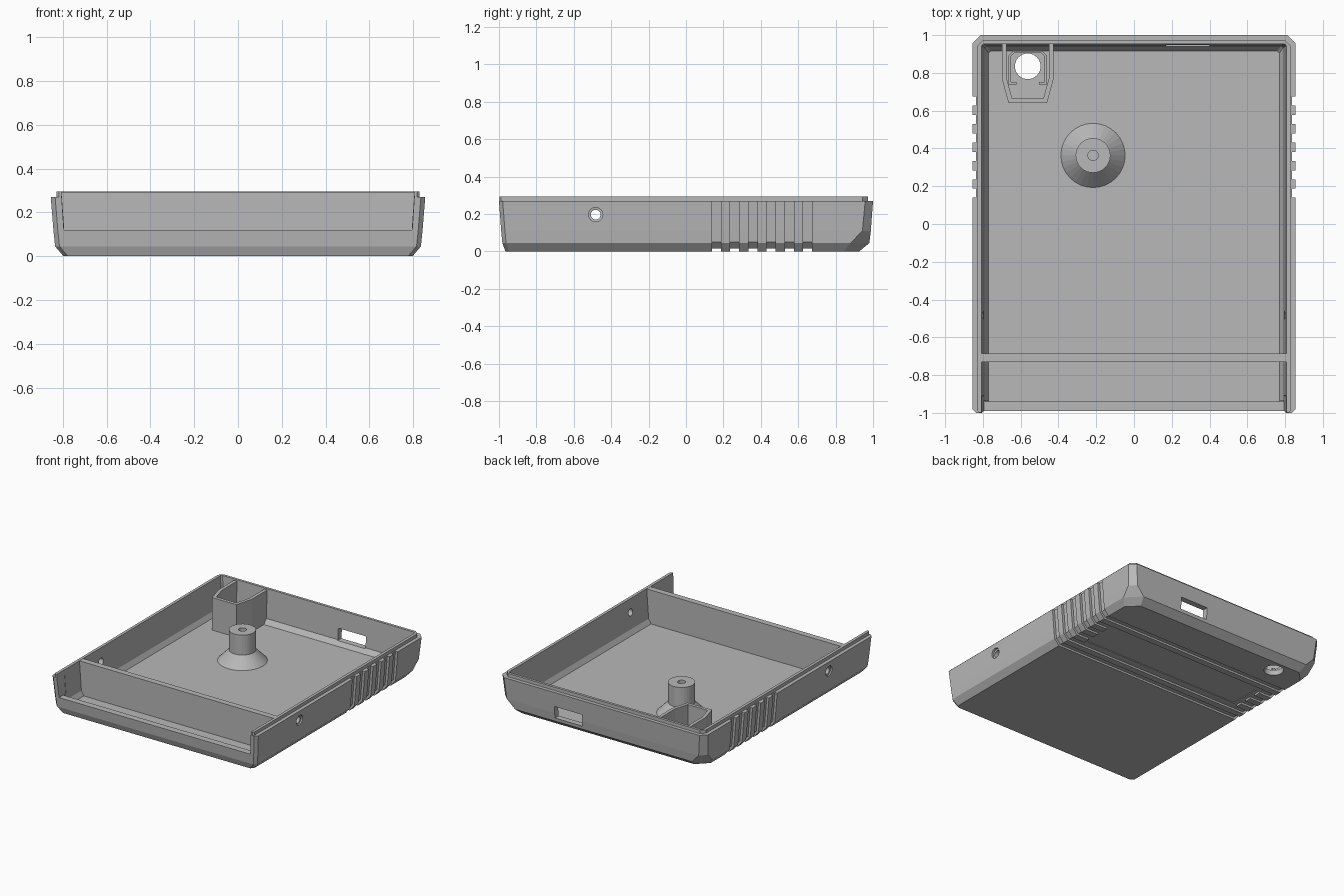
import bpy, bmesh, math
from mathutils import Vector

default = bpy.data.objects.get("Cube")
if default:
    bpy.data.objects.remove(default, do_unlink=True)

GREY = (0.48, 0.48, 0.48, 1.0)
plastic = bpy.data.materials.new("grey plastic")
plastic.use_nodes = True
plastic.diffuse_color = GREY
plastic.node_tree.nodes["Principled BSDF"].inputs["Base Color"].default_value = GREY


def loft(name, rings):
    """Skin equal-length rings of points and cap both ends."""
    bm = bmesh.new()
    loops = [[bm.verts.new(p) for p in ring] for ring in rings]
    n = len(loops[0])
    for a, b in zip(loops, loops[1:]):
        for i in range(n):
            j = (i + 1) % n
            bm.faces.new((a[i], a[j], b[j], b[i]))
    bm.faces.new(loops[0][::-1])
    bm.faces.new(loops[-1])
    bmesh.ops.recalc_face_normals(bm, faces=bm.faces)
    mesh = bpy.data.meshes.new(name)
    bm.to_mesh(mesh)
    bm.free()
    mesh.materials.append(plastic)
    obj = bpy.data.objects.new(name, mesh)
    bpy.context.collection.objects.link(obj)
    return obj


def outline(z, hx, front, back, cf, cb):
    """Rectangle with chamfered corners at height z."""
    half = [(hx - cf, front), (hx, front + cf), (hx, back - cb), (hx - cb, back)]
    return [(x, y, z) for x, y in half] + [(-x, y, z) for x, y in half[::-1]]


def box(name, x0, x1, y0, y1, z0, z1):
    return loft(name, [[(x0, y0, z), (x1, y0, z), (x1, y1, z), (x0, y1, z)] for z in (z0, z1)])


def turned(name, profile, place, sides=32):
    """Revolve (radius, distance) pairs; place maps (u, v, distance) to a point."""
    angles = [2 * math.pi * i / sides for i in range(sides)]
    return loft(name, [[place(r * math.cos(a), r * math.sin(a), d) for a in angles]
                       for r, d in profile])


def ribbon_wall(name, half, cx, t, z0, z1):
    """Upright wall following a path mirrored about x = cx."""
    path = [Vector((cx + x, y)) for x, y in half]
    path += [Vector((cx - x, y)) for x, y in half[::-1]]
    left, right = [], []
    for i, p in enumerate(path):
        d1 = (p - path[max(i - 1, 0)]).normalized()
        d2 = (path[min(i + 1, len(path) - 1)] - p).normalized()
        d1, d2 = (d1 if i else d2), (d2 if i < len(path) - 1 else d1)
        n1, n2 = Vector((-d1.y, d1.x)), Vector((-d2.y, d2.x))
        off = (n1 + n2) * (t / 2) / (1 + n1.dot(n2))
        left.append(p + off)
        right.append(p - off)
    ring = left + right[::-1]
    return loft(name, [[(p.x, p.y, z) for p in ring] for z in (z0, z1)])


def cut(target, cutter):
    cutter.hide_render = True
    mod = target.modifiers.new("cut", 'BOOLEAN')
    mod.operation = 'DIFFERENCE'
    mod.solver = 'EXACT'
    mod.object = cutter
    bpy.context.view_layer.objects.active = target
    bpy.ops.object.modifier_apply(modifier=mod.name)
    bpy.data.objects.remove(cutter, do_unlink=True)


# Tray shell with bevelled base and raised inner lip
shell = loft("tray_shell", [
    outline(0, 0.797, -0.965, 0.925, 0.02, 0.08),
    outline(0.045, 0.835, -0.982, 0.98, 0.02, 0.1),
    outline(0.11, 0.842, -0.988, 0.988, 0.02, 0.045),
    outline(0.27, 0.855, -1.0, 1.0, 0.02, 0.042),
    outline(0.27, 0.828, -0.998, 0.973, 0.01, 0.03),
    outline(0.295, 0.828, -0.998, 0.973, 0.01, 0.03),
])

# Hollow interior
cut(shell, loft("cavity", [
    outline(0.04, 0.77, -0.94, 0.915, 0.005, 0.01),
    outline(0.075, 0.79, -0.94, 0.943, 0.005, 0.01),
    outline(0.32, 0.808, -0.94, 0.955, 0.005, 0.01),
]))

# Low front opening
cut(shell, loft("front_opening", [
    outline(0.12, 0.795, -1.1, -0.9, 0.01, 0.01),
    outline(0.33, 0.809, -1.1, -0.9, 0.01, 0.01),
]))

# Grip grooves around both sides; the end ones cross the whole underside
grip = [(0.95, -0.1), (0.95, 0.285), (0.838, 0.285), (0.818, 0.05), (0.785, 0.015)]
grip += [(-x, z) for x, z in grip[::-1]]
for k in range(6):
    y = 0.163 + 0.0975 * k
    cut(shell, loft("grip_groove", [[(x, y + s, z) for x, z in grip] for s in (-0.024, 0.024)]))

# Label recess in the underside
cut(shell, box("label_recess", -0.69, 0.69, 0.236, 0.579, -0.1, 0.0152))
cut(shell, box("label_inset", -0.66, 0.66, 0.29, 0.53, -0.1, 0.02))

# Port in the back wall, stepped screw holes in the sides, round hole in the floor
cut(shell, box("port_cutter", 0.17, 0.40, 0.9, 1.1, 0.07, 0.16))
cut(shell, turned("screw_cutter",
                  [(0.038, -1), (0.038, -0.836), (0.026, -0.834),
                   (0.026, 0.834), (0.038, 0.836), (0.038, 1)],
                  lambda u, v, d: (d, -0.483 + u, 0.197 + v)))
BRACKET_X = -0.5625
cut(shell, turned("floor_hole_cutter", [(0.068, -0.1), (0.068, 0.06)],
                  lambda u, v, d: (BRACKET_X + u, 0.835 + v, d)))

# Divider behind the front opening
box("divider_wall", -0.81, 0.81, -0.73, -0.685, 0.03, 0.294)

# Screw post with flared foot and blind hole
turned("screw_post",
       [(0.175, 0.035), (0.092, 0.12), (0.092, 0.27), (0.027, 0.27), (0.027, 0.14)],
       lambda u, v, d: (-0.217 + u, 0.363 + v, d))

# Corner bracket and the hooked ridge around the floor hole
ribbon_wall("corner_bracket", [(0.125, 0.96), (0.125, 0.772), (0.092, 0.652)],
            BRACKET_X, 0.025, 0.03, 0.285)
ribbon_wall("hole_ridge", [(0.06, 0.745), (0.095, 0.745), (0.095, 0.89), (0.075, 0.91)],
            BRACKET_X, 0.012, 0.03, 0.08)
